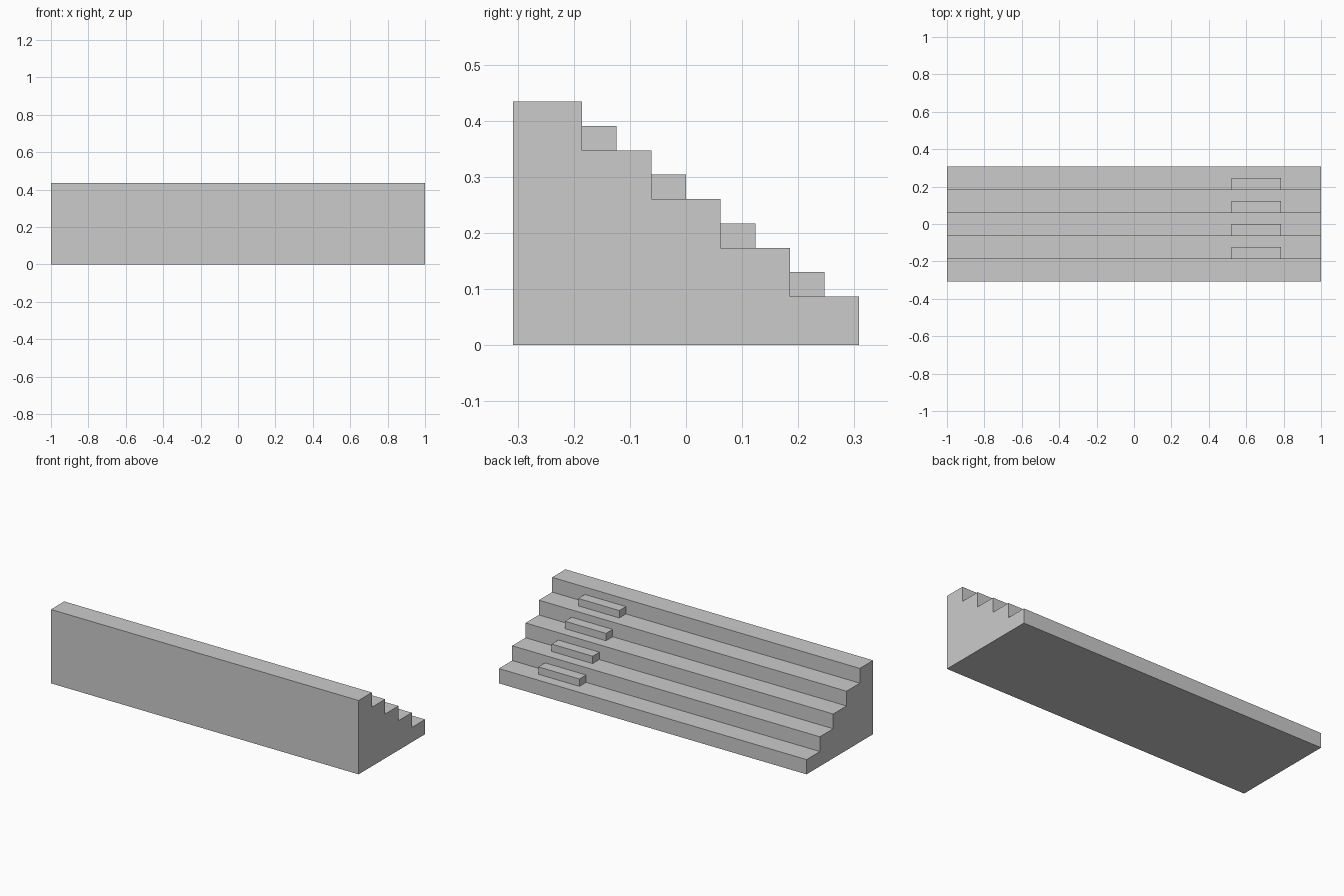
import bpy
import bmesh

if "Cube" in bpy.data.objects:
    bpy.data.objects.remove(bpy.data.objects["Cube"])

STEPS = 5
TREAD = 0.1235
RISE = 0.0868
Y0 = -STEPS * TREAD / 2
TOP = STEPS * RISE


def extrude_profile(name, profile, x0, x1):
    """Extrude a closed (y, z) profile from x0 to x1."""
    bm = bmesh.new()
    face = bm.faces.new([bm.verts.new((x0, y, z)) for y, z in profile])
    result = bmesh.ops.extrude_face_region(bm, geom=[face])
    verts = [v for v in result["geom"] if isinstance(v, bmesh.types.BMVert)]
    bmesh.ops.translate(bm, verts=verts, vec=(x1 - x0, 0, 0))
    bmesh.ops.recalc_face_normals(bm, faces=bm.faces)
    mesh = bpy.data.meshes.new(name)
    bm.to_mesh(mesh)
    bm.free()
    obj = bpy.data.objects.new(name, mesh)
    bpy.context.collection.objects.link(obj)
    return obj


# Wide seating tiers, descending towards the back
profile = [(Y0, 0)]
for i in range(STEPS):
    z = TOP - i * RISE
    profile += [(Y0 + i * TREAD, z), (Y0 + (i + 1) * TREAD, z)]
profile.append((-Y0, 0))
extrude_profile("tiered_steps", profile, -1, 1)

# Small half-height steps, one on each lower tier
for i in range(1, STEPS):
    y, z = Y0 + i * TREAD, TOP - i * RISE
    y2, z2 = y + TREAD / 2, z + RISE / 2
    extrude_profile(f"half_step_{i}", [(y, z), (y, z2), (y2, z2), (y2, z)], 0.52, 0.787)
